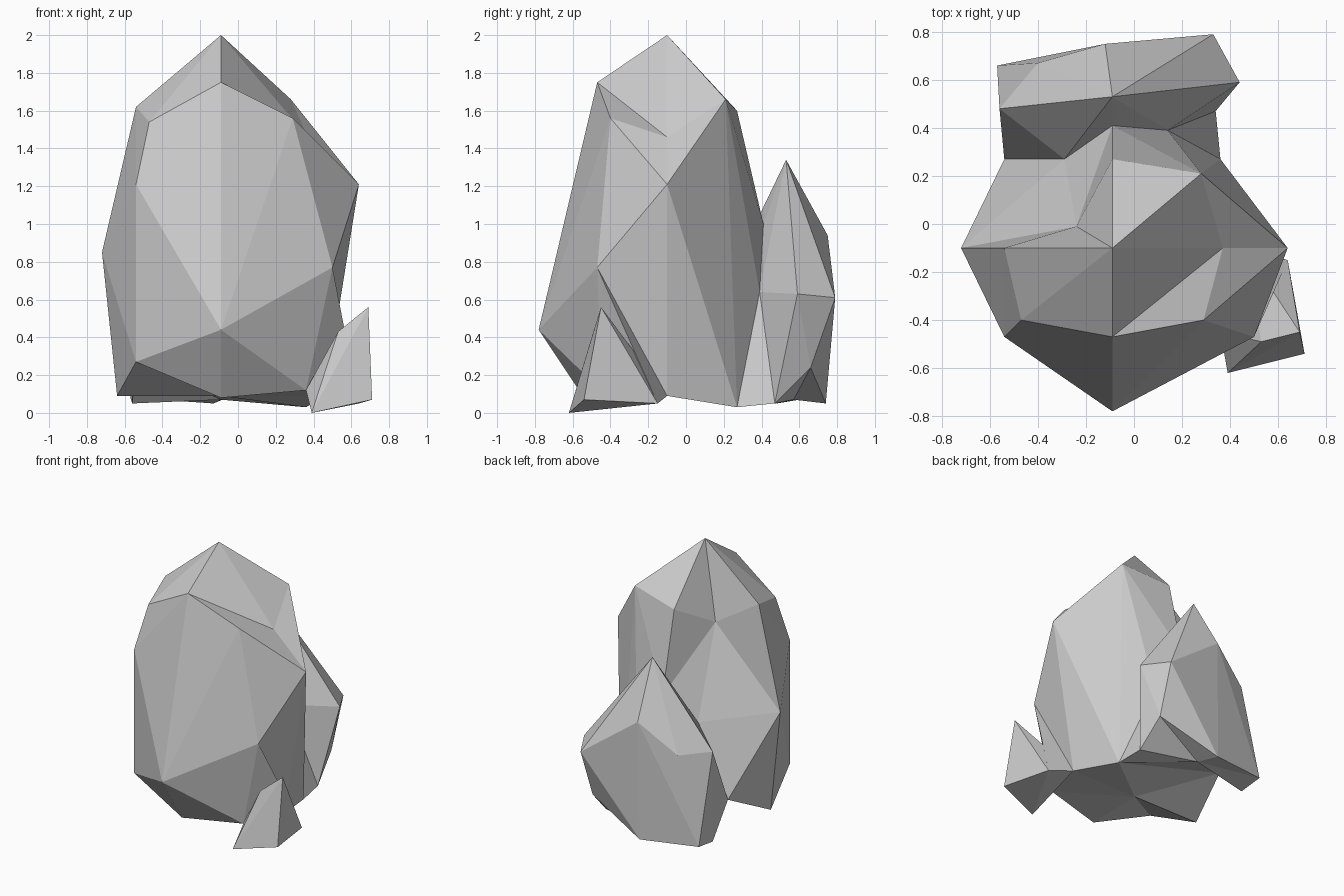
import bpy, bmesh

default_cube = bpy.data.objects.get("Cube")
if default_cube:
    bpy.data.objects.remove(default_cube, do_unlink=True)

stone = bpy.data.materials.new("stone_grey")
stone.use_nodes = True
colour = (0.6, 0.6, 0.6, 1)
stone.diffuse_color = colour
stone.node_tree.nodes["Principled BSDF"].inputs["Base Color"].default_value = colour


def add_rock(name, corners, dents=()):
    """Wrap a faceted hull round the named corners, then push in the dents."""
    bm = bmesh.new()
    verts = {key: bm.verts.new(co) for key, co in corners.items()}
    hull = bmesh.ops.convex_hull(bm, input=bm.verts[:])
    inside = [v for v in hull["geom_interior"] if isinstance(v, bmesh.types.BMVert)]
    if inside:
        bmesh.ops.delete(bm, geom=inside, context="VERTS")
    for key, point, rim in dents:
        # Swap the faces within the rim for a fan round the dent point
        ring = {verts[k] for k in rim.split() if verts[k].is_valid}
        patch = [f for f in bm.faces if all(v in ring for v in f.verts)]
        edges = [e for f in patch for e in f.edges]
        border = [e.verts[:] for e in edges if edges.count(e) == 1]
        bmesh.ops.delete(bm, geom=patch, context="FACES")
        verts[key] = bm.verts.new(point)
        for a, b in border:
            bm.faces.new((a, b, verts[key]))
    bmesh.ops.recalc_face_normals(bm, faces=bm.faces[:])
    mesh = bpy.data.meshes.new(name)
    bm.to_mesh(mesh)
    bm.free()
    mesh.materials.append(stone)
    rock = bpy.data.objects.new(name, mesh)
    bpy.context.collection.objects.link(rock)
    return rock


# Corners where neighbouring rocks meet
spine = (-.09, .41, 1)
back_pit = (-.29, .27, .8)
notch = (.14, .39, .64)
foot_back_left = (.36, .27, .03)
foot_back_right = (-.54, .27, .28)
cheek_left = (.5, -.47, .77)
foot_left = (.46, -.1, .09)
foot_front_left = (.36, -.45, .12)
shard_heel = (.64, -.15, .05)

# Tall main boulder
add_rock(
    "main_boulder",
    dict(
        peak=(-.09, -.1, 2),
        brow=(-.09, -.47, 1.75),
        brow_left=(.29, -.4, 1.56),
        brow_right=(-.47, -.4, 1.54),
        shoulder_left=(.64, -.1, 1.21),
        shoulder_right=(-.54, -.1, 1.62),
        cheek_left=cheek_left,
        cheek_right=(-.54, -.47, 1.21),
        flank_right=(-.72, -.1, .85),
        nose=(-.09, -.78, .44),
        crown_left=(.28, .21, 1.66),
        crown_back=(-.09, .27, 1.6),
        spine=spine,
        notch=notch,
        jaw_right=(-.54, -.47, .27),
        foot_front=(-.09, -.54, .08),
        foot_front_left=foot_front_left,
        foot_left=foot_left,
        foot_right=(-.64, -.1, .09),
        foot_back_left=foot_back_left,
        foot_back_right=foot_back_right,
    ),
    [
        ("brow_pit", (.37, -.1, 1.46),
         "peak brow brow_left shoulder_left crown_left"),
        ("shoulder_pit", (-.24, -.01, 1.44),
         "peak shoulder_right flank_right foot_back_right spine crown_back"),
        ("back_pit", back_pit,
         "shoulder_pit flank_right foot_back_right spine"),
        ("underside", (-.09, -.1, .09),
         "jaw_right foot_front foot_front_left foot_left foot_right "
         "foot_back_left foot_back_right"),
    ],
)

# Lower boulder leaning on the back
add_rock(
    "back_boulder",
    dict(
        peak=(-.09, .53, 1.34),
        left=(.44, .59, .63),
        back_left=(.33, .79, .61),
        back=(-.12, .75, .94),
        back_right=(-.4, .67, .73),
        right=(-.56, .48, .73),
        spine=spine,
        back_pit=back_pit,
        inner_right=foot_back_right,
        inner_left=foot_back_left,
        foot_left=(.34, .47, .05),
        heel_left=(.32, .66, .24),
        foot_back=(-.13, .74, .05),
        heel_right=(-.57, .66, .08),
        foot_right=(-.56, .48, .05),
    ),
    [
        ("notch", notch, "peak spine left inner_left foot_left"),
        ("underside", (-.09, .57, .07),
         "foot_left heel_left foot_back heel_right foot_right "
         "inner_left inner_right"),
    ],
)

# Small shard at the front left, and the thin web joining it to the boulder
add_rock(
    "front_shard",
    dict(
        tip=(.69, -.45, .56),
        ridge=(.53, -.49, .43),
        foot_front=(.39, -.62, 0),
        foot_outer=(.71, -.54, .07),
        heel=shard_heel,
        root_back=foot_left,
        root_front=foot_front_left,
    ),
)
add_rock(
    "shard_web",
    dict(top=cheek_left, heel=shard_heel, back=foot_left, front=foot_front_left),
)
